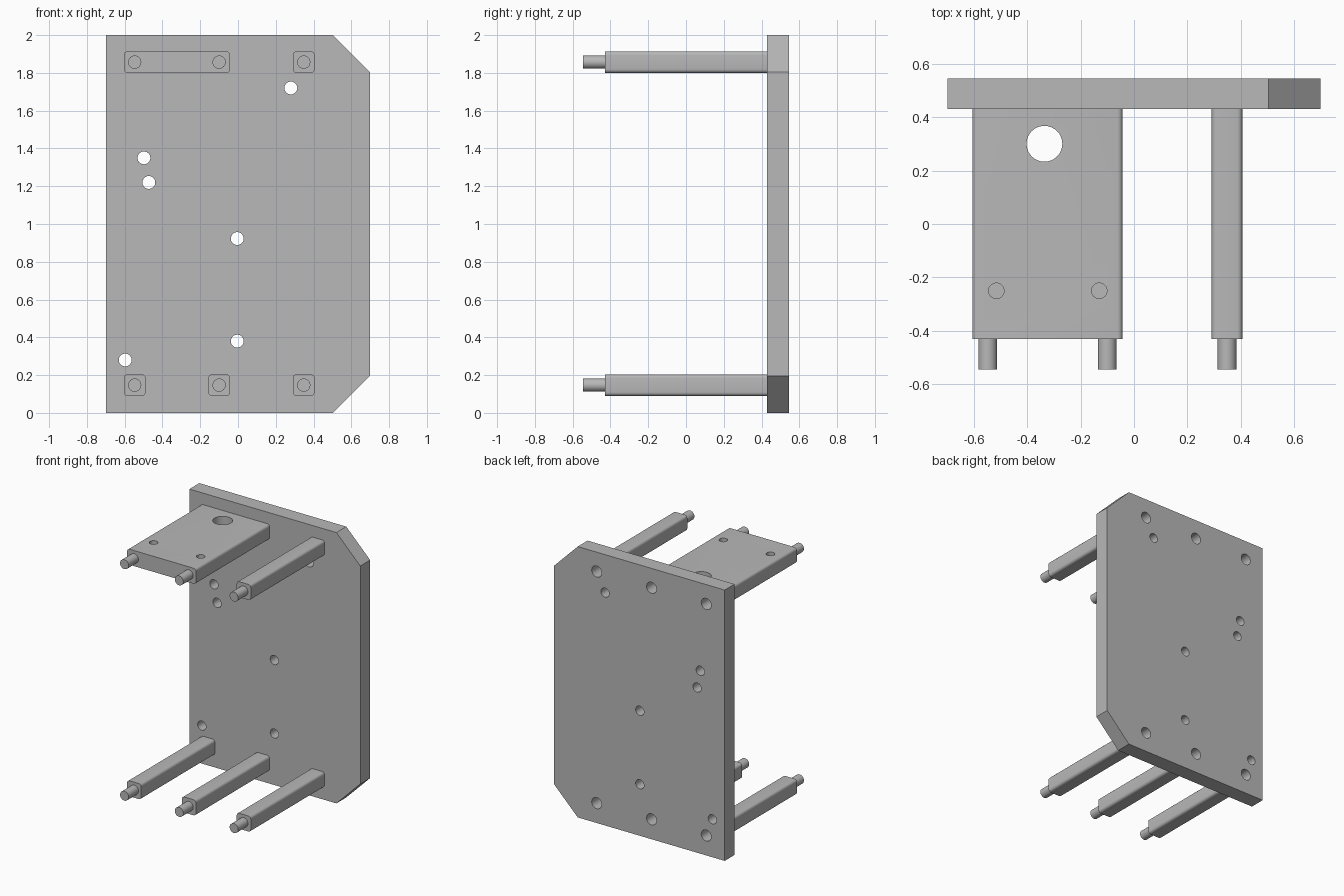
import bpy, bmesh, math
from mathutils import Matrix, Vector

cube = bpy.data.objects.get("Cube")
if cube:
    bpy.data.objects.remove(cube, do_unlink=True)

grey = bpy.data.materials.new("plain_grey")
grey.use_nodes = True
colour = (0.48, 0.48, 0.48, 1)
grey.diffuse_color = colour
grey.node_tree.nodes["Principled BSDF"].inputs["Base Color"].default_value = colour

FRONT, BACK = 0.43, 0.545            # board faces
POST_FRONT, PEG_FRONT = -0.43, -0.545
COLUMNS = (-0.547, -0.10, 0.348)
LOW, HIGH = 0.147, 1.857             # post rows
HALF = 0.0575                        # half thickness of a post


def finish(name, bm):
    bmesh.ops.recalc_face_normals(bm, faces=bm.faces)
    mesh = bpy.data.meshes.new(name)
    bm.to_mesh(mesh)
    bm.free()
    mesh.materials.append(grey)
    ob = bpy.data.objects.new(name, mesh)
    bpy.context.collection.objects.link(ob)
    return ob


def smooth(ob):
    bpy.ops.object.select_all(action='DESELECT')
    ob.select_set(True)
    bpy.context.view_layer.objects.active = ob
    bpy.ops.object.shade_smooth_by_angle(angle=math.radians(30))


def add_cylinder(bm, start, end, radius):
    start, end = Vector(start), Vector(end)
    axis = end - start
    turn = axis.to_track_quat('Z', 'Y').to_matrix().to_4x4()
    bmesh.ops.create_cone(bm, cap_ends=True, segments=32, radius1=radius, radius2=radius,
                          depth=axis.length,
                          matrix=Matrix.Translation((start + end) / 2) @ turn)


def drill(ob, holes):
    """Cut a list of (start, end, radius) holes."""
    bm = bmesh.new()
    for hole in holes:
        add_cylinder(bm, *hole)
    cutter = finish(ob.name + "_cutter", bm)
    cutter.hide_render = True
    mod = ob.modifiers.new("holes", 'BOOLEAN')
    mod.operation, mod.solver, mod.object = 'DIFFERENCE', 'EXACT', cutter
    bpy.context.view_layer.objects.active = ob
    bpy.ops.object.modifier_apply(modifier=mod.name)
    bpy.data.objects.remove(cutter, do_unlink=True)


def rounded_bar(name, x0, x1, z):
    """Bar along y with its four long edges rounded."""
    bm = bmesh.new()
    size = (x1 - x0, FRONT - POST_FRONT, 2 * HALF, 1)
    place = Matrix.Translation(((x0 + x1) / 2, (FRONT + POST_FRONT) / 2, z))
    bmesh.ops.create_cube(bm, size=1, matrix=place @ Matrix.Diagonal(size))
    long_edges = [e for e in bm.edges
                  if abs(e.verts[0].co.y - e.verts[1].co.y) > 0.5]
    bmesh.ops.bevel(bm, geom=long_edges, offset=0.02, segments=5,
                    profile=0.5, affect='EDGES')
    return finish(name, bm)


# Board with two clipped corners
bm = bmesh.new()
outline = [(-0.698, 0), (0.503, 0), (0.698, 0.195), (0.698, 1.805), (0.503, 2), (-0.698, 2)]
face = bm.faces.new([bm.verts.new((x, FRONT, z)) for x, z in outline])
side = bmesh.ops.extrude_face_region(bm, geom=[face])["geom"]
bmesh.ops.translate(bm, vec=(0, BACK - FRONT, 0),
                    verts=[v for v in side if isinstance(v, bmesh.types.BMVert)])
board = finish("board", bm)

# Mounting holes, and sockets behind the posts
spots = [(0.28, 1.72), (-0.498, 1.35), (-0.472, 1.22), (-0.004, 0.923),
         (-0.004, 0.38), (-0.597, 0.28)]
holes = [(x, z, 0.034) for x, z in spots]
holes += [(x, z, 0.041) for x in COLUMNS for z in (LOW, HIGH)]
drill(board, [((x, FRONT - 0.1, z), (x, BACK + 0.1, z), r) for x, z, r in holes])
smooth(board)

# Shelf joining two upper posts
shelf = rounded_bar("shelf", COLUMNS[0] - HALF, COLUMNS[1] + HALF, HIGH)
drill(shelf, [((-0.335, 0.3, HIGH - 0.2), (-0.335, 0.3, HIGH + 0.2), 0.067)]
      + [((x, -0.25, HIGH - 0.02), (x, -0.25, HIGH + 0.2), 0.029) for x in (-0.515, -0.13)])
smooth(shelf)

# Single posts
for name, x, z in (("lower_right_post", COLUMNS[0], LOW), ("lower_middle_post", COLUMNS[1], LOW),
                   ("lower_left_post", COLUMNS[2], LOW), ("upper_left_post", COLUMNS[2], HIGH)):
    smooth(rounded_bar(name, x - HALF, x + HALF, z))

# Round pegs on the front ends
for row, z in (("lower", LOW), ("upper", HIGH)):
    for column, x in zip(("right", "middle", "left"), COLUMNS):
        bm = bmesh.new()
        add_cylinder(bm, (x, POST_FRONT + 0.01, z), (x, PEG_FRONT, z), 0.035)
        smooth(finish(f"{row}_{column}_peg", bm))
